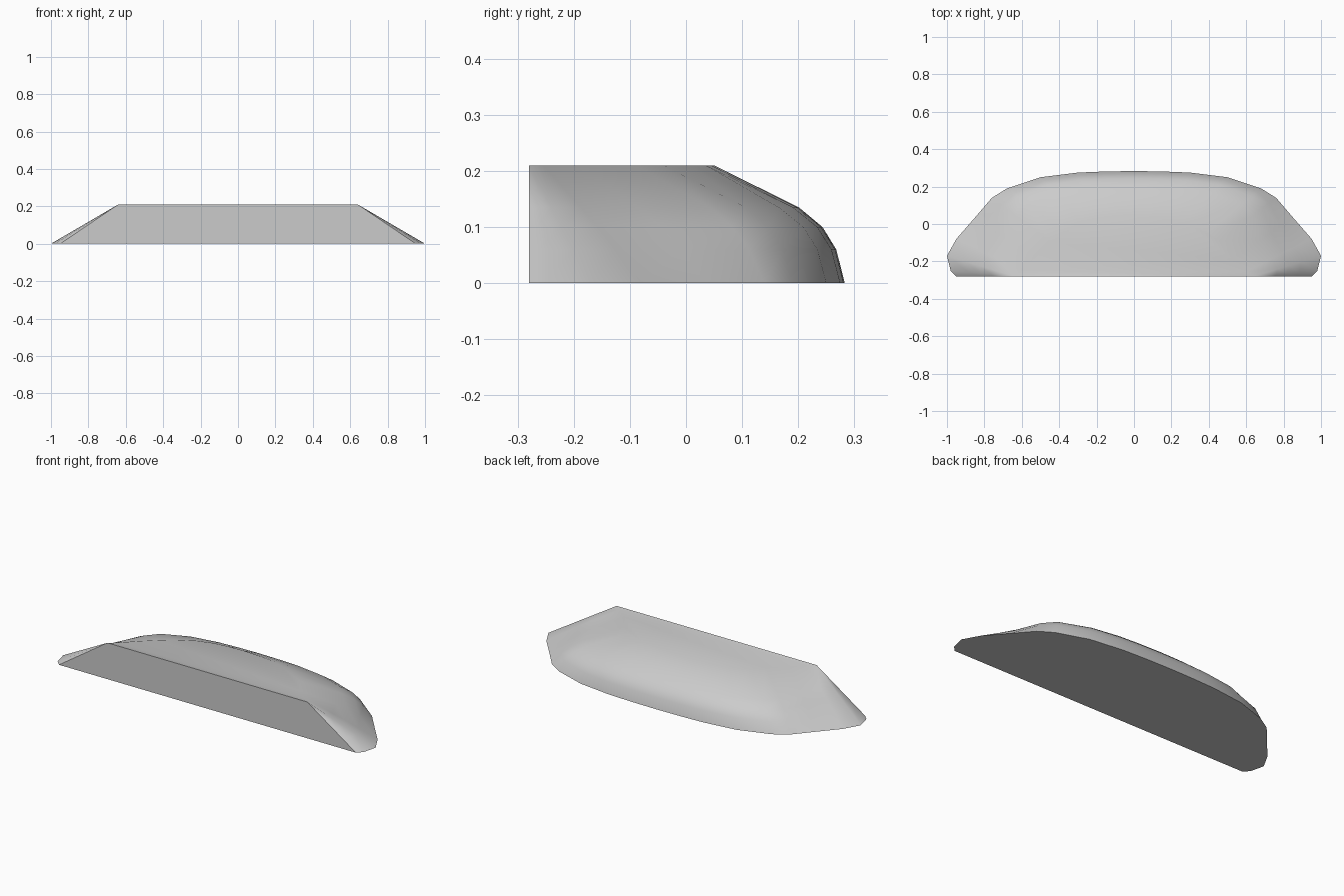
import bpy, bmesh, math

cube = bpy.data.objects.get("Cube")
if cube:
    bpy.data.objects.remove(cube)

HEIGHT = 0.21
# Half outlines from the front corner round to the middle of the back
BASE = [(.95, -.28), (.98, -.25), (1, -.17), (.95, -.08), (.85, .035), (.76, .14),
        (.68, .19), (.5, .25), (.3, .275), (.15, .281)]
TOP_LEFT = [(.64, -.28)] * 3 + [(.6, -.255), (.53, -.19), (.46, -.09), (.4, -.04),
            (.27, .01), (.18, .035), (.09, .045)]
TOP_RIGHT = [(.64, -.28)] * 3 + [(.6, -.25), (.53, -.18), (.44, -.1), (.37, -.045),
             (.27, .01), (.18, .037), (.09, .047)]
BULGE = [0, 0, 0, .1, .4, .75, .95, 1, 1, 1]
# Height and inward fraction of the rounded back
PROFILE = [(0, 0), (.06, .065), (.1, .17), (.135, .35), (HEIGHT, 1)]


def full(left, right, mid):
    return left + [mid] + [(-x, y) for x, y in reversed(right)]


base = full(BASE, BASE, (0, .283))
top = full(TOP_LEFT, TOP_RIGHT, (0, .05))
bulge = BULGE + [1] + BULGE[::-1]

# Loft from the base outline to the top outline
bm = bmesh.new()
rings = []
for z, inward in PROFILE:
    ring = []
    for b, t, w in zip(base, top, bulge):
        f = w * inward + (1 - w) * z / HEIGHT
        ring.append(bm.verts.new((b[0] + (t[0] - b[0]) * f, b[1] + (t[1] - b[1]) * f, z)))
    rings.append(ring)
for low, high in zip(rings, rings[1:]):
    for i in range(len(low) - 1):
        bm.faces.new((low[i], low[i + 1], high[i + 1], high[i]))

# Flat underside, top and front
bm.faces.new(rings[0][::-1])
bm.faces.new(rings[-1])
bm.faces.new([r[0] for r in rings] + [r[-1] for r in reversed(rings)])
bmesh.ops.remove_doubles(bm, verts=bm.verts, dist=0.0005)
bmesh.ops.recalc_face_normals(bm, faces=bm.faces)

mesh = bpy.data.meshes.new("stone_ledge")
bm.to_mesh(mesh)
bm.free()
ledge = bpy.data.objects.new("stone_ledge", mesh)
bpy.context.collection.objects.link(ledge)

# Plain grey
mat = bpy.data.materials.new("light_grey")
mat.use_nodes = True
color = (.6, .6, .6, 1)
mat.diffuse_color = color
mat.node_tree.nodes["Principled BSDF"].inputs["Base Color"].default_value = color
mesh.materials.append(mat)

bpy.context.view_layer.objects.active = ledge
ledge.select_set(True)
bpy.ops.object.shade_smooth_by_angle(angle=math.radians(35))
